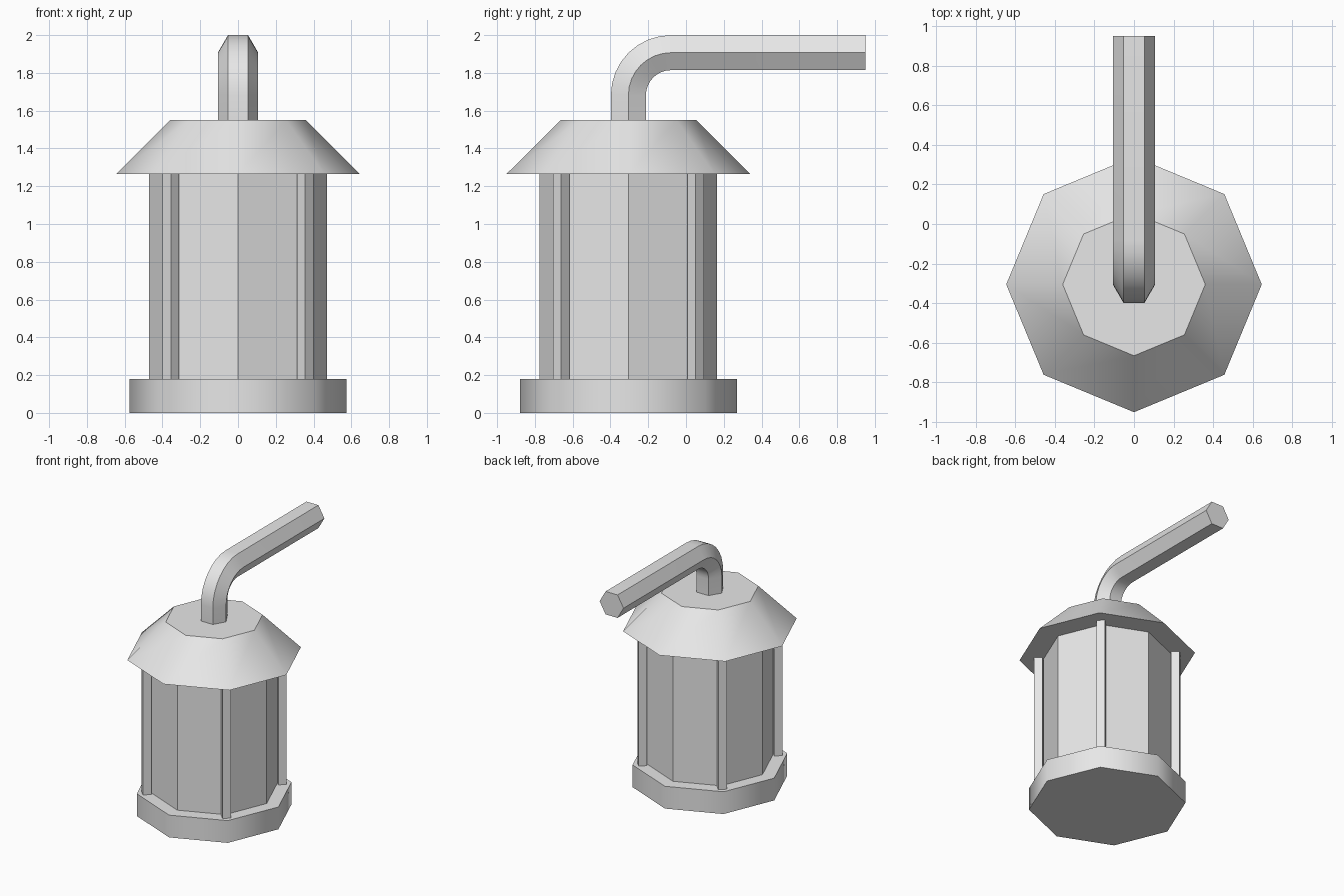
import bpy
import bmesh
from math import sin, cos, pi, radians
from mathutils import Vector

cube = bpy.data.objects.get("Cube")
if cube:
    bpy.data.objects.remove(cube, do_unlink=True)

# Single light grey finish
grey = bpy.data.materials.new("light_grey")
grey.use_nodes = True
COLOUR = (0.8, 0.8, 0.8, 1)
grey.diffuse_color = COLOUR
grey.node_tree.nodes["Principled BSDF"].inputs["Base Color"].default_value = COLOUR

AXIS_Y = -0.305   # lantern axis
BASE_TOP = 0.18
ROOF_EDGE = 1.265
ROOF_TOP = 1.55


def loft(name, rings, smooth=False):
    """Skin a list of vertex rings and cap both ends."""
    bm = bmesh.new()
    loops = [[bm.verts.new(p) for p in ring] for ring in rings]
    count = len(loops[0])
    for low, high in zip(loops, loops[1:]):
        for i in range(count):
            j = (i + 1) % count
            bm.faces.new((low[i], low[j], high[j], high[i]))
    bm.faces.new(loops[0][::-1])
    bm.faces.new(loops[-1])
    bmesh.ops.recalc_face_normals(bm, faces=bm.faces)
    mesh = bpy.data.meshes.new(name)
    bm.to_mesh(mesh)
    bm.free()
    mesh.materials.append(grey)
    obj = bpy.data.objects.new(name, mesh)
    bpy.context.collection.objects.link(obj)
    if smooth:
        bpy.ops.object.select_all(action="DESELECT")
        obj.select_set(True)
        bpy.context.view_layer.objects.active = obj
        bpy.ops.object.shade_smooth_by_angle(angle=radians(46))
    return obj


def ring(sides, radius, centre, u=Vector((1, 0, 0)), v=Vector((0, 1, 0))):
    angles = [2 * pi * i / sides for i in range(sides)]
    return [Vector(centre) + radius * (cos(a) * u + sin(a) * v) for a in angles]


def prism(name, sides, r_low, r_high, z_low, z_high, x=0, y=0, smooth=False):
    rings = [ring(sides, r, (x, AXIS_Y + y, z))
             for r, z in ((r_low, z_low), (r_high, z_high))]
    return loft(name, rings, smooth)


# Octagonal housing
prism("base", 8, 0.575, 0.575, 0, BASE_TOP, smooth=True)
prism("lamp_body", 8, 0.47, 0.47, BASE_TOP, ROOF_EDGE)
prism("roof", 8, 0.645, 0.36, ROOF_EDGE, ROOF_TOP, smooth=True)

# Four square posts on the diagonal corners
for side, sx in (("left", 1), ("right", -1)):
    for end, sy in (("front", -1), ("back", 1)):
        prism(f"{end}_{side}_post", 4, 0.044, 0.044, BASE_TOP, ROOF_EDGE,
              0.356 * sx, 0.356 * sy)

# Hexagonal bracket arm, bent from vertical to horizontal
BEND = 0.225
ARM_Z = 1.907
BEND_STEPS = 8
X = Vector((1, 0, 0))
path = [(AXIS_Y, ROOF_TOP, 0)]
for i in range(BEND_STEPS + 1):
    t = pi / 2 * i / BEND_STEPS
    path.append((AXIS_Y + BEND * (1 - cos(t)), ARM_Z - BEND * (1 - sin(t)), t))
path.append((0.95, ARM_Z, pi / 2))
loft("bracket_arm",
     [ring(6, 0.107, (0, y, z), X, Vector((0, cos(t), -sin(t)))) for y, z, t in path],
     smooth=True)
